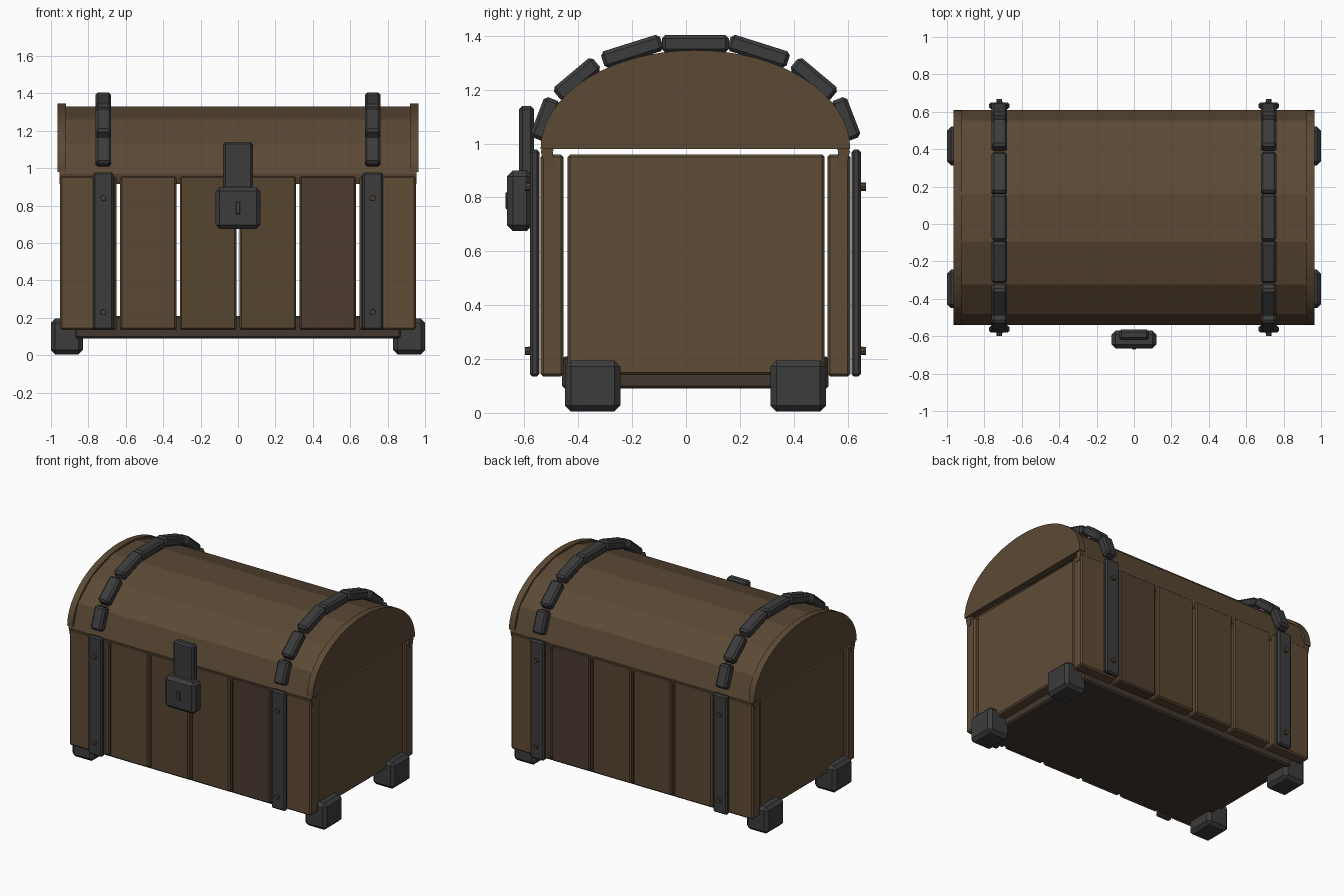
import bpy, bmesh
from math import radians, sin, cos, pi
from mathutils import Matrix

if "Cube" in bpy.data.objects:
    bpy.data.objects.remove(bpy.data.objects["Cube"])

YC = 0.035  # depth centre of the chest body


def mat(name, col):
    m = bpy.data.materials.new(name)
    m.diffuse_color = (*col, 1)
    m.use_nodes = True
    m.node_tree.nodes["Principled BSDF"].inputs["Base Color"].default_value = m.diffuse_color
    return m


WOOD = [mat("wood_a", (0.115, 0.072, 0.037)), mat("wood_b", (0.100, 0.064, 0.034)),
        mat("wood_c", (0.094, 0.060, 0.030)), mat("wood_d", (0.075, 0.045, 0.030))]
LID = mat("lid_wood", (0.105, 0.066, 0.035))
BASE = mat("base_wood", (0.055, 0.040, 0.028))
IRON = mat("iron", (0.045, 0.045, 0.045))
RIVET = mat("rivet_metal", (0.075, 0.055, 0.035))


def finish(name, bm, material, bevel=0):
    bmesh.ops.recalc_face_normals(bm, faces=bm.faces)
    if bevel:
        bmesh.ops.bevel(bm, geom=bm.edges[:], offset=bevel, segments=1,
                        affect='EDGES', profile=0.5)
    me = bpy.data.meshes.new(name)
    bm.to_mesh(me)
    bm.free()
    ob = bpy.data.objects.new(name, me)
    bpy.context.collection.objects.link(ob)
    me.materials.append(material)
    return ob


def box(name, x, y, z, material, bevel=0.01, tilt=0):
    """Bevelled box from (min, max) ranges, tilted about its own x axis."""
    bm = bmesh.new()
    bmesh.ops.create_cube(bm, size=1)
    size = Matrix.Diagonal((x[1] - x[0], y[1] - y[0], z[1] - z[0], 1))
    bm.transform(size)
    ob = finish(name, bm, material, bevel)
    ob.location = (sum(x) / 2, sum(y) / 2, sum(z) / 2)
    ob.rotation_euler.x = tilt
    return ob


def prism(name, profile, x0, x1, material):
    """Extrude a y-z profile along x."""
    bm = bmesh.new()
    f = bm.faces.new([bm.verts.new((x0, y, z)) for y, z in profile])
    new = bmesh.ops.extrude_face_region(bm, geom=[f])["geom"]
    bmesh.ops.translate(bm, vec=(x1 - x0, 0, 0),
                        verts=[v for v in new if isinstance(v, bmesh.types.BMVert)])
    return finish(name, bm, material)


def arc(a, b, z0, n):
    return [(YC - a * cos(pi * i / n), z0 + b * sin(pi * i / n)) for i in range(n + 1)]


# floor slab
box("floor", (-0.87, 0.87), (-0.46, 0.53), (0.09, 0.21), BASE)

# front and back planks
for side, y in (("front", (-0.54, -0.455)), ("back", (0.525, 0.61))):
    for i, tone in enumerate((0, 1, 2, 2, 3, 0)):
        c = (i - 2.5) * 0.32
        box(f"{side}_plank_{i}", (c - 0.151, c + 0.151), y, (0.135, 0.96), WOOD[tone])

for s, side in ((-1, "left"), (1, "right")):
    # end panels and lid end caps
    box(f"{side}_panel", sorted((s * 0.86, s * 0.94)), (-0.44, 0.515), (0.14, 0.96), WOOD[0])
    cap = prism(f"{side}_lid_end", arc(0.575, 0.367, 0.98, 32), s * 0.92, s * 0.965, LID)

    # corner feet
    for y, end in ((-0.347, "front"), (0.417, "back")):
        box(f"{side}_{end}_foot", sorted((s * 0.83, s * 1.0)), (y - 0.103, y + 0.103),
            (0.005, 0.195), IRON, 0.022)

    # upright straps with rivets
    for y, out, end in ((-0.562, -1, "front"), (0.632, 1, "back")):
        box(f"{side}_{end}_strap", (s * 0.72 - 0.055, s * 0.72 + 0.055),
            (y - 0.018, y + 0.018), (0.135, 0.978), IRON)
        for z in (0.23, 0.84):
            bm = bmesh.new()
            bmesh.ops.create_cone(bm, cap_ends=True, segments=8, radius1=0.017,
                                  radius2=0.015, depth=0.04)
            rivet = finish(f"{side}_{end}_rivet", bm, RIVET, 0)
            rivet.rotation_euler.x = -out * pi / 2
            rivet.location = (s * 0.72, y + out * 0.016, z)

    # arched lid strap made of separate links
    for off, z, length, ang in ((0, 1.371, 0.25, 0), (0.235, 1.343, 0.23, 17.5),
                                (0.44, 1.239, 0.19, 40), (0.558, 1.091, 0.16, 69)):
        for d in ((1, -1) if off else (1,)):
            y = YC + d * off
            box(f"{side}_lid_strap_link", (s * 0.72 - 0.042, s * 0.72 + 0.042),
                (y - length / 2, y + length / 2), (z - 0.032, z + 0.032),
                IRON, 0.013, -d * radians(ang))

# seven-sided hollow lid, lower edge tucked inside the planks
outer, inner = arc(0.574, 0.37, 0.97, 7), arc(0.53, 0.325, 0.97, 7)
shell = [(-0.525, 0.915)] + outer + [(0.595, 0.915), (0.56, 0.915)] + inner[::-1] + [(-0.49, 0.915)]
prism("lid_staves", shell, -0.955, 0.955, LID)

# hasp, lock and keyhole
box("hasp", (-0.08, 0.08), (-0.62, -0.565), (0.86, 1.14), IRON, 0.012)
box("lock", (-0.12, 0.12), (-0.665, -0.57), (0.675, 0.9), IRON, 0.022)
box("keyhole", (-0.012, 0.012), (-0.67, -0.64), (0.755, 0.82), RIVET, 0.004)
